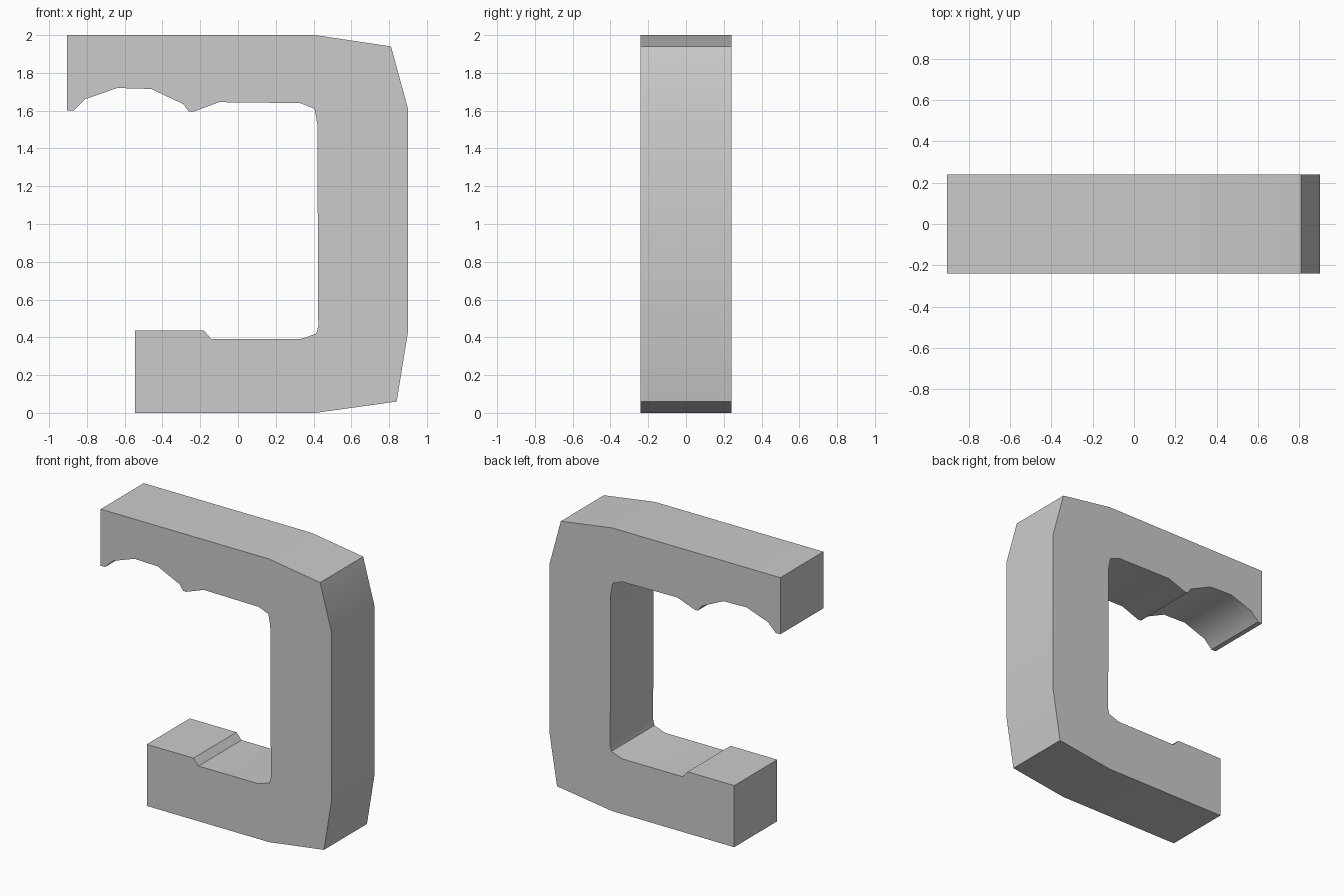
import bpy
import bmesh
from math import radians

cube = bpy.data.objects.get("Cube")
if cube:
    bpy.data.objects.remove(cube, do_unlink=True)

HALF_WIDTH = 0.24


def flat_material(name, color):
    mat = bpy.data.materials.new(name)
    mat.use_nodes = True
    mat.diffuse_color = color
    mat.node_tree.nodes["Principled BSDF"].inputs["Base Color"].default_value = color
    return mat


def extruded_part(name, outline, half_width, material):
    """Extrude a closed (x, z) outline along y, centred on y = 0."""
    bm = bmesh.new()
    face = bm.faces.new([bm.verts.new((x, -half_width, z)) for x, z in outline])
    side = bmesh.ops.extrude_face_region(bm, geom=[face])["geom"]
    verts = [v for v in side if isinstance(v, bmesh.types.BMVert)]
    bmesh.ops.translate(bm, verts=verts, vec=(0, 2 * half_width, 0))
    bmesh.ops.recalc_face_normals(bm, faces=bm.faces)
    mesh = bpy.data.meshes.new(name)
    bm.to_mesh(mesh)
    bm.free()
    mesh.materials.append(material)
    obj = bpy.data.objects.new(name, mesh)
    bpy.context.collection.objects.link(obj)
    return obj


# Outer back of the clamp, from the lower jaw tip round to the upper jaw tip
outer = [(-0.545, 0), (0.41, 0), (0.84, 0.06), (0.9, 0.43),
         (0.9, 1.61), (0.81, 1.94), (0.41, 2), (-0.905, 2)]
# Upper jaw: scalloped grip
upper_jaw = [(-0.905, 1.6), (-0.87, 1.6), (-0.81, 1.66), (-0.64, 1.72),
             (-0.46, 1.715), (-0.29, 1.635), (-0.26, 1.595), (-0.235, 1.595),
             (-0.1, 1.645), (0.33, 1.64), (0.405, 1.61), (0.42, 1.53)]
# Lower jaw: fillet, floor and raised pad
lower_jaw = [(0.425, 0.46), (0.415, 0.42), (0.33, 0.39), (-0.14, 0.39),
             (-0.18, 0.435), (-0.545, 0.435)]

grey = flat_material("light grey", (0.6, 0.6, 0.6, 1))
clamp = extruded_part("clamp_frame", outer + upper_jaw + lower_jaw, HALF_WIDTH, grey)

# Soft bends along the frame, crisp side edges
bpy.ops.object.select_all(action="DESELECT")
clamp.select_set(True)
bpy.context.view_layer.objects.active = clamp
bpy.ops.object.shade_smooth_by_angle(angle=radians(30))
